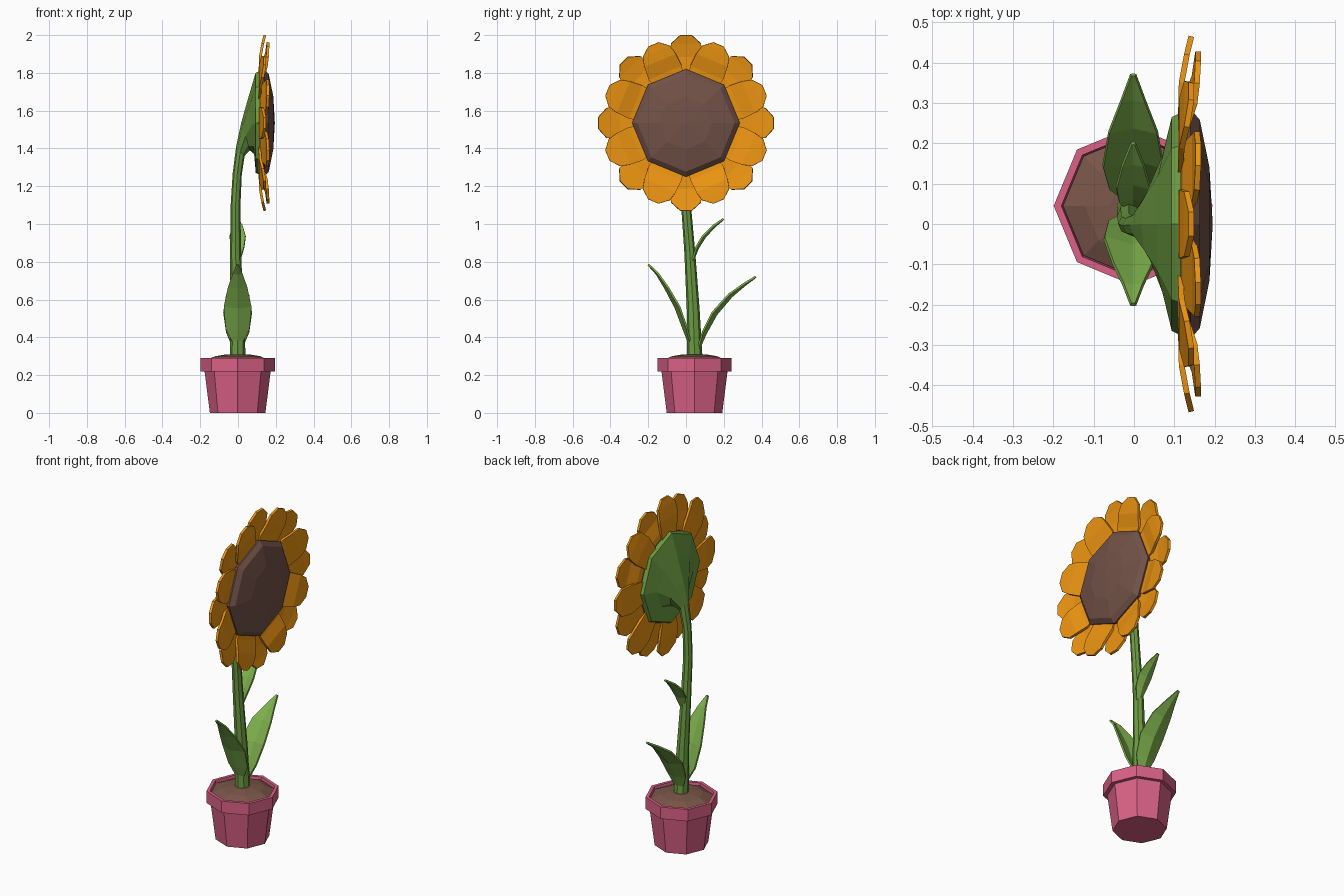
import bpy, bmesh
from math import sin, cos, pi
from mathutils import Vector, Matrix

if "Cube" in bpy.data.objects:
    bpy.data.objects.remove(bpy.data.objects["Cube"])

HEAD_Z = 1.535   # height of the flower head's centre


def material(name, rgb):
    m = bpy.data.materials.new(name)
    m.diffuse_color = (*rgb, 1)
    m.use_nodes = True
    m.node_tree.nodes["Principled BSDF"].inputs["Base Color"].default_value = m.diffuse_color
    return m


PINK = material("pink_clay", (0.70, 0.12, 0.24))
SOIL = material("soil", (0.19, 0.09, 0.065))
GREEN = material("stem_green", (0.15, 0.33, 0.055))
LEAF = material("leaf_green", (0.20, 0.42, 0.07))
ORANGE = material("petal_orange", (0.85, 0.30, 0.006))
SEED = material("seed_brown", (0.17, 0.085, 0.065))


def make(name, bm, mat, thickness=0):
    bmesh.ops.recalc_face_normals(bm, faces=bm.faces)
    mesh = bpy.data.meshes.new(name)
    bm.to_mesh(mesh)
    bm.free()
    mesh.materials.append(mat)
    ob = bpy.data.objects.new(name, mesh)
    bpy.context.collection.objects.link(ob)
    if thickness:
        mod = ob.modifiers.new("thickness", 'SOLIDIFY')
        mod.thickness = thickness
        mod.offset = 0
    return ob


def grid(bm, rows, closed=False):
    """Joins rows of points with quads; closed rows are rings."""
    vs = [[bm.verts.new(p) for p in row] for row in rows]
    n = len(rows[0])
    for a, b in zip(vs, vs[1:]):
        for i in range(n if closed else n - 1):
            j = (i + 1) % n
            bm.faces.new((a[i], a[j], b[j], b[i]))
    return vs


def lathe(name, profile, mat, matrix, n=8):
    bm = bmesh.new()
    rings = [[(r * cos(2 * pi * i / n), r * sin(2 * pi * i / n), z) for i in range(n)]
             for r, z in profile]
    vs = grid(bm, rings, closed=True)
    bm.faces.new(vs[0])
    bm.faces.new(vs[-1])
    bmesh.ops.remove_doubles(bm, verts=bm.verts, dist=0.0001)
    bm.transform(matrix)
    return make(name, bm, mat)


# Pot and soil
pot_place = Matrix.Translation((-0.002, 0.045, 0))
lathe("pot", [(0.147, 0), (0.175, 0.22), (0.197, 0.22), (0.197, 0.29),
              (0.178, 0.29), (0.172, 0.25)], PINK, pot_place)
lathe("soil", [(0.165, 0.24), (0.174, 0.275), (0.12, 0.30), (0.06, 0.31)], SOIL, pot_place)

# Stem flaring into the calyx: (back/upper x,z), (front/lower x,z), y centre, y half width
sections = [
    ((-0.043, 0.28), (0.041, 0.28), 0.046, 0.042),
    ((-0.040, 0.55), (0.030, 0.55), 0.038, 0.034),
    ((-0.042, 0.85), (0.016, 0.85), 0.020, 0.029),
    ((-0.039, 1.10), (0.013, 1.10), 0.0, 0.026),
    ((-0.028, 1.27), (0.020, 1.26), -0.004, 0.026),
    ((-0.010, 1.41), (0.035, 1.36), -0.002, 0.033),
    ((0.018, 1.54), (0.062, 1.39), 0, 0.09),
    ((0.055, 1.67), (0.086, 1.37), 0, 0.17),
    ((0.093, 1.80), (0.094, 1.27), 0, 0.265),
    ((0.125, 1.815), (0.125, 1.255), 0, 0.28),
]
rings = []
for (ux, uz), (lx, lz), yc, w in sections:
    up, low = Vector((ux, yc, uz)), Vector((lx, yc, lz))
    mid, arm = (up + low) / 2, (up - low) / 2
    rings.append([mid + arm * cos(i * pi / 4) + Vector((0, w * sin(i * pi / 4), 0))
                  for i in range(8)])
bm = bmesh.new()
vs = grid(bm, rings, closed=True)
bm.faces.new(vs[0])
bm.faces.new(vs[-1])
make("stem_and_calyx", bm, GREEN)

# Seed disc facing +x
lathe("seed_disc", [(0.28, 0.115), (0.285, 0.14), (0.258, 0.163), (0.14, 0.187), (0, 0.195)],
      SEED, Matrix.Translation((0, 0, HEAD_Z)) @ Matrix.Rotation(pi / 2, 4, 'Y'))


# Two petal rings: rows of (radius, half width, x)
def petal_ring(name, rows, start):
    bm = bmesh.new()
    for k in range(8):
        a = start + k * pi / 4
        out, side = Vector((0, sin(a), cos(a))), Vector((0, cos(a), -sin(a)))
        base = Vector((0, 0, HEAD_Z))
        grid(bm, [[base + out * r + side * s * w + Vector((x, 0, 0)) for s in (-1, 1)]
                  for r, w, x in rows])
    make(name, bm, ORANGE, 0.014)


petal_ring("back_petals", [(0.22, 0.06, 0.115), (0.35, 0.085, 0.118),
                           (0.42, 0.08, 0.131), (0.465, 0.03, 0.142)], 0)
petal_ring("front_petals", [(0.22, 0.08, 0.118), (0.29, 0.095, 0.128), (0.36, 0.09, 0.150),
                            (0.41, 0.078, 0.156), (0.45, 0.03, 0.159)], pi / 8)


# Folded leaves: midrib points of (y, z, half width)
def leaf(name, path, fold):
    rows = []
    for i, (y, z, w) in enumerate(path):
        p, q = path[max(i - 1, 0)], path[min(i + 1, len(path) - 1)]
        t = Vector((0, q[0] - p[0], q[1] - p[1])).normalized()
        nrm = Vector((0, -t.z, t.y)) * (1 if t.y > 0 else -1)
        c = Vector((-0.002, y, z))
        lift = nrm * fold * w
        rows.append([c + lift + Vector((-w, 0, 0)), c, c + lift + Vector((w, 0, 0))])
    bm = bmesh.new()
    grid(bm, rows)
    make(name, bm, LEAF, 0.01)


leaf("large_leaf", [(0.065, 0.33, 0.02), (0.105, 0.42, 0.06), (0.16, 0.52, 0.075),
                    (0.24, 0.615, 0.06), (0.31, 0.675, 0.03), (0.37, 0.72, 0.006)], 0.3)
leaf("middle_leaf", [(0.02, 0.36, 0.02), (-0.012, 0.44, 0.062), (-0.055, 0.555, 0.072),
                     (-0.11, 0.66, 0.05), (-0.155, 0.735, 0.025), (-0.20, 0.785, 0.006)], 0.3)
leaf("small_leaf", [(0.035, 0.80, 0.012), (0.065, 0.875, 0.035), (0.10, 0.93, 0.042),
                    (0.15, 0.985, 0.027), (0.20, 1.027, 0.005)], 0.3)
